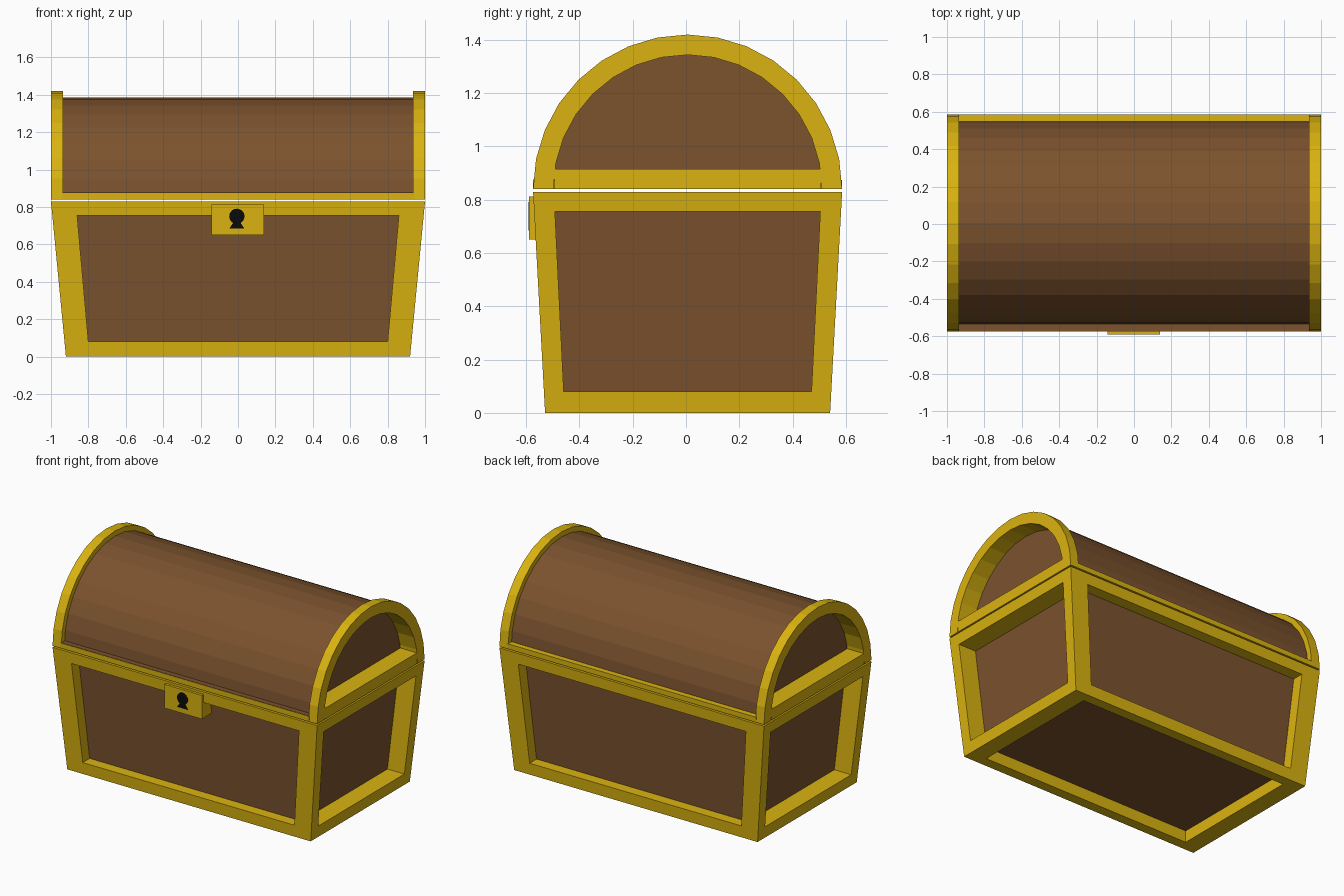
import bpy, bmesh, math

if "Cube" in bpy.data.objects:
    bpy.data.objects.remove(bpy.data.objects["Cube"])

CY = 0.006          # depth centre of the chest
H = 0.83            # height of the base
LZ = 0.84           # underside of the lid
SEG = 16            # facets of the arched lid


def material(name, rgb):
    m = bpy.data.materials.new(name)
    m.diffuse_color = (*rgb, 1)
    m.use_nodes = True
    m.node_tree.nodes["Principled BSDF"].inputs["Base Color"].default_value = m.diffuse_color
    return m


GOLD = material("gold", (0.70, 0.45, 0.005))
WOOD = material("wood", (0.20, 0.085, 0.027))
BLACK = material("black", (0.003, 0.003, 0.003))


def finish(name, bm, mat):
    bmesh.ops.remove_doubles(bm, verts=bm.verts, dist=1e-5)
    bmesh.ops.recalc_face_normals(bm, faces=bm.faces)
    me = bpy.data.meshes.new(name)
    bm.to_mesh(me)
    bm.free()
    me.materials.append(mat)
    ob = bpy.data.objects.new(name, me)
    bpy.context.collection.objects.link(ob)
    return ob


def box(name, lo, hi, mat):
    bm = bmesh.new()
    bmesh.ops.create_cube(bm, size=1)
    for v in bm.verts:
        v.co = [(a + b) / 2 + c * (b - a) for a, b, c in zip(lo, hi, v.co)]
    return finish(name, bm, mat)


def prism(name, profile, a, b, mat, axis="x"):
    """Extrude a 2D profile from a to b, along x (profile y,z) or y (profile x,z)."""
    def place(p, d):
        return (d, *p) if axis == "x" else (p[0], d, p[1])
    bm = bmesh.new()
    face = bm.faces.new([bm.verts.new(place(p, a)) for p in profile])
    new = bmesh.ops.extrude_face_region(bm, geom=[face])["geom"]
    for v in new:
        if isinstance(v, bmesh.types.BMVert):
            v.co["xy".index(axis)] = b
    return finish(name, bm, mat)


def arc(r, zmin=LZ):
    """Half-circle profile in y,z, cut off level at zmin."""
    a0 = math.asin((zmin - LZ) / r)
    step = math.pi / SEG
    mids = [i * step for i in range(SEG + 1) if a0 + 1e-3 < i * step < math.pi - a0 - 1e-3]
    return [(CY + r * math.cos(a), LZ + r * math.sin(a)) for a in [a0, *mids, math.pi - a0]]


# Tapered base: outer shell and the recessed inner wooden box
def outer_half(z):
    t = z / H
    return 0.92 + 0.08 * t, 0.535 + 0.045 * t


INNER = {0.08: (0.80, 0.465), 0.755: (0.86, 0.498)}
Z_OUT = {0.08: 0.0, 0.755: H}


def corner(sx, sy, z):
    """Outer corner and inner corner that belong together."""
    zo = Z_OUT[z]
    ox, oy = outer_half(zo)
    ix, iy = INNER[z]
    return (sx * ox, CY + sy * oy, zo), (sx * ix, CY + sy * iy, z)


LOW, TOP = INNER
frame, panels = bmesh.new(), bmesh.new()


def add(bm, pts):
    bm.faces.new([bm.verts.new(p) for p in pts])


def framed_side(corners, axis):
    """Gold border, window reveals and the recessed panel of one side."""
    outs, wins, ins = [], [], []
    for sx, sy, z in corners:
        o, i = corner(sx, sy, z)
        w = list(i)
        hx, hy = outer_half(z)
        w[axis] = (sx * hx, CY + sy * hy, 0.0)[axis]
        outs.append(o)
        wins.append(w)
        ins.append(i)
    for k in range(4):
        n = (k + 1) % 4
        add(frame, [outs[k], outs[n], wins[n], wins[k]])
        add(frame, [wins[k], wins[n], ins[n], ins[k]])
    add(panels, ins)


for s in (-1, 1):
    framed_side([(-1, s, LOW), (1, s, LOW), (1, s, TOP), (-1, s, TOP)], 1)
    framed_side([(s, -1, LOW), (s, 1, LOW), (s, 1, TOP), (s, -1, TOP)], 0)
framed_side([(-1, -1, LOW), (1, -1, LOW), (1, 1, LOW), (-1, 1, LOW)], 2)
add(frame, [corner(x, y, TOP)[0] for x, y in ((-1, -1), (1, -1), (1, 1), (-1, 1))])
finish("base_frame", frame, GOLD)
finish("base_panels", panels, WOOD)

# Lid: wooden barrel with sunken end panels
prism("lid_core", arc(0.52), -0.875, 0.875, WOOD)
prism("lid_barrel", arc(0.545) + arc(0.515)[::-1], -0.94, 0.94, WOOD)

# Lid: arched end bands, their deep linings and the bars under them
for side, s in (("left", -1), ("right", 1)):
    prism(f"lid_arch_{side}", arc(0.58) + arc(0.504)[::-1], s * 0.935, s, GOLD)
    prism(f"lid_arch_lining_{side}", arc(0.516) + arc(0.504)[::-1], s * 0.87, s * 0.94, GOLD)
    x = sorted((s * 0.87, s))
    box(f"lid_end_bar_{side}", (x[0], CY - 0.50, LZ), (x[1], CY + 0.50, 0.915), GOLD)

# Lid: long bars along front and back
for name, s in (("front", -1), ("back", 1)):
    y = sorted((CY + s * 0.50, CY + s * 0.58))
    box(f"lid_{name}_bar", (-0.94, y[0], LZ), (0.94, y[1], 0.875), GOLD)
# Wooden strip lying on the front bar
box("lid_front_strip", (-0.94, CY - 0.578, 0.87), (0.94, CY - 0.53, 0.877), WOOD)

# Lock plate and keyhole
box("lock_plate", (-0.143, -0.59, 0.65), (0.14, -0.48, 0.812), GOLD)
kx, kz, r = -0.006, 0.75, 0.041
ring = [math.radians(-60 + i * 300 / 16) for i in range(17)]
keyhole = [(kx + r * math.cos(a), kz + r * math.sin(a)) for a in ring]
keyhole += [(kx - 0.04, 0.685), (kx + 0.04, 0.685)]
prism("keyhole", keyhole, -0.592, -0.585, BLACK, "y")
